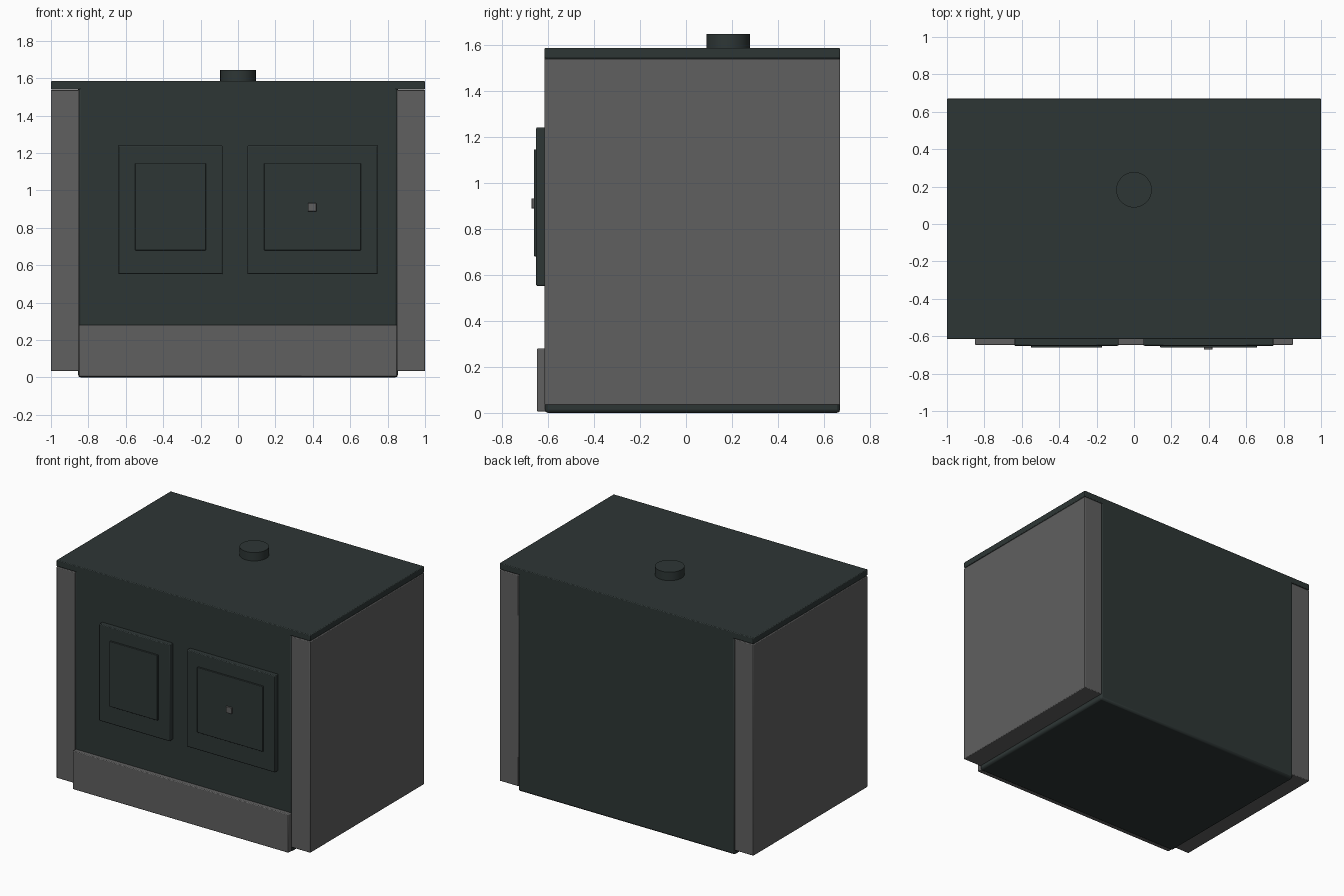
import bpy

if "Cube" in bpy.data.objects:
    bpy.data.objects.remove(bpy.data.objects["Cube"])


def material(name, rgb):
    m = bpy.data.materials.new(name)
    m.diffuse_color = (*rgb, 1)
    m.use_nodes = True
    m.node_tree.nodes["Principled BSDF"].inputs["Base Color"].default_value = m.diffuse_color
    return m


DARK = material("dark_green_grey", (0.027, 0.037, 0.036))
GREY = material("mid_grey", (0.115, 0.115, 0.115))


def finish(obj, name, mat, bevel):
    obj.name = name
    obj.data.materials.append(mat)
    if bevel:
        mod = obj.modifiers.new("soft_edges", 'BEVEL')
        mod.width = bevel
        mod.segments = 2
        mod.limit_method = 'ANGLE'
    bpy.ops.object.shade_smooth_by_angle()
    return obj


def box(name, x, y, z, mat, bevel=0.005):
    """Box given by its (min, max) range on each axis."""
    ranges = (x, y, z)
    bpy.ops.mesh.primitive_cube_add(size=1, location=[(a + b) / 2 for a, b in ranges])
    obj = bpy.context.object
    obj.scale = [b - a for a, b in ranges]
    bpy.ops.object.transform_apply(location=False, rotation=False, scale=True)
    return finish(obj, name, mat, bevel)


# Main body, lid and side panels
FRONT, BACK = -0.615, 0.67
box("body", (-0.855, 0.855), (FRONT, BACK), (0, 1.56), DARK, 0.015)
box("top_plate", (-1, 1), (FRONT, BACK), (1.54, 1.585), DARK)
for side, x in (("left", (-1, -0.85)), ("right", (0.85, 1))):
    box(side + "_side_panel", x, (FRONT, BACK), (0.034, 1.538), GREY)

# Plinth along the bottom of the front
box("front_plinth", (-0.85, 0.85), (-0.647, FRONT + 0.005), (0.006, 0.28), GREY)

# Two doors, each with a raised inner panel
doors = (("left", (-0.64, -0.083), (-0.55, -0.172)),
         ("right", (0.05, 0.747), (0.14, 0.657)))
for side, outer, inner in doors:
    box(side + "_door", outer, (-0.651, FRONT + 0.005), (0.552, 1.24), DARK)
    box(side + "_door_panel", inner, (-0.661, -0.645), (0.68, 1.145), DARK, 0.003)

# Small square door handle
box("door_handle", (0.373, 0.419), (-0.671, -0.655), (0.888, 0.932), GREY, 0.002)

# Flue collar on the top
bpy.ops.mesh.primitive_cylinder_add(vertices=32, radius=0.095, depth=0.07,
                                    location=(0, 0.183, 1.61))
finish(bpy.context.object, "flue_collar", DARK, 0)
